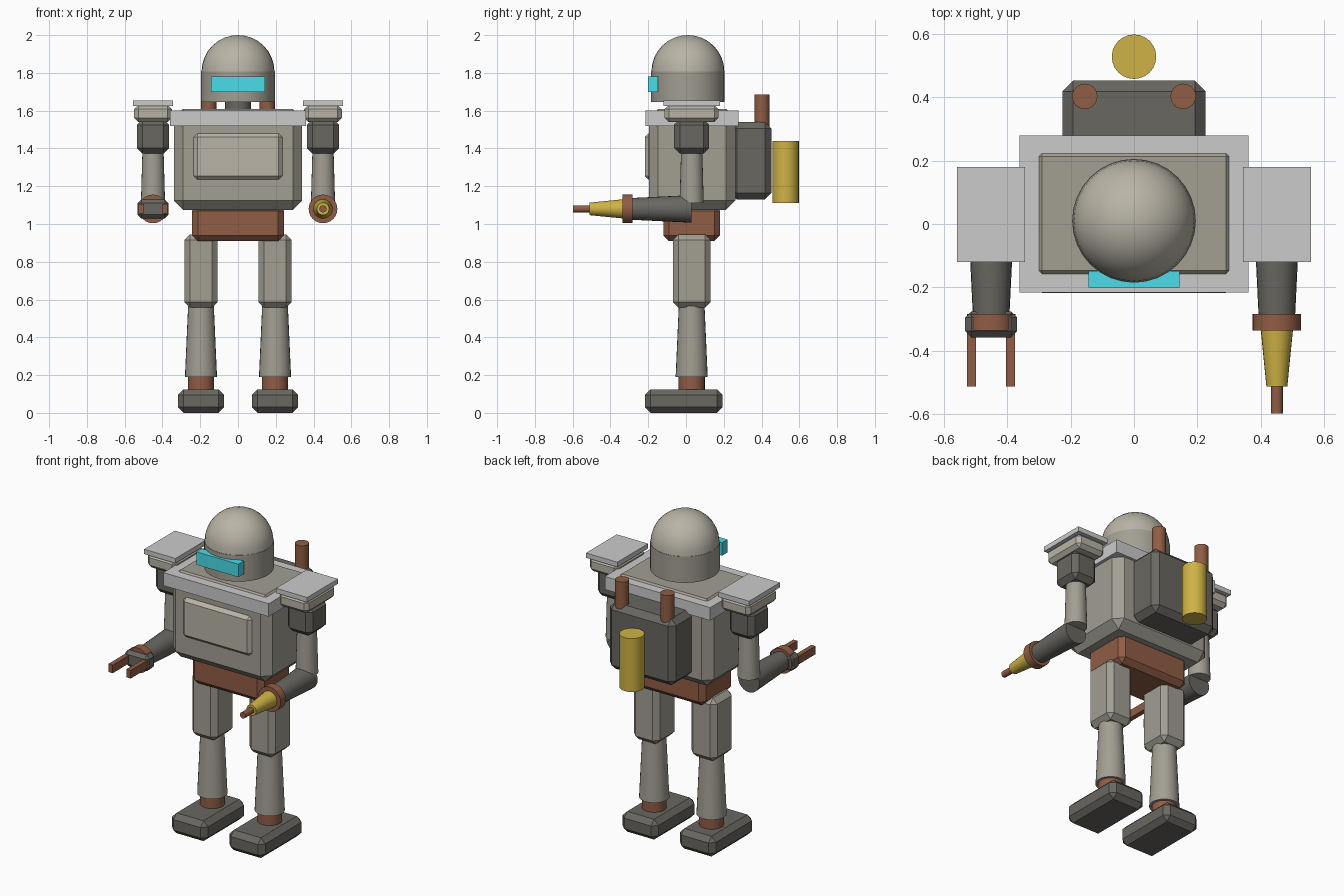
import bpy, bmesh, math

if "Cube" in bpy.data.objects:
    bpy.data.objects.remove(bpy.data.objects["Cube"])


def material(name, rgb):
    m = bpy.data.materials.new(name)
    m.diffuse_color = (*rgb, 1)
    m.use_nodes = True
    m.node_tree.nodes["Principled BSDF"].inputs["Base Color"].default_value = m.diffuse_color
    return m


STEEL = material("steel", (0.36, 0.345, 0.29))
PALE = material("pale_steel", (0.48, 0.455, 0.38))
DARK = material("dark_steel", (0.14, 0.135, 0.12))
RUST = material("rust", (0.28, 0.11, 0.06))
GOLD = material("brass", (0.62, 0.45, 0.06))
CYAN = material("visor_glass", (0.07, 0.72, 0.82))


def finish(ob, name, mat):
    ob.name = name
    if mat:
        ob.data.materials.append(mat)
    return ob


def box(name, x, y, z, mat=None, bevel=0):
    """Box from (min, max) ranges with an optional chamfer."""
    bpy.ops.mesh.primitive_cube_add(size=1, location=[(a + b) / 2 for a, b in (x, y, z)])
    ob = bpy.context.object
    ob.scale = [b - a for a, b in (x, y, z)]
    bpy.ops.object.transform_apply(location=False, rotation=False, scale=True)
    if bevel:
        mod = ob.modifiers.new("chamfer", "BEVEL")
        mod.width, mod.segments = bevel, 1
    return finish(ob, name, mat)


def mid(c, w):
    return (c - w / 2, c + w / 2)


def tube(name, x, y, z, r1, r2, mat, sides=24):
    """Upright cone or cylinder, z = (bottom, top)."""
    bpy.ops.mesh.primitive_cone_add(vertices=sides, radius1=r1, radius2=r2, depth=z[1] - z[0],
                                    location=(x, y, sum(z) / 2))
    bpy.ops.object.shade_smooth_by_angle(angle=math.radians(35))
    return finish(bpy.context.object, name, mat)


def forward_tube(name, x, y, z, r1, r2, mat, sides=24):
    """Cone or cylinder pointing to the front, y = (back, front)."""
    bpy.ops.mesh.primitive_cone_add(vertices=sides, radius1=r1, radius2=r2, depth=y[0] - y[1],
                                    location=(x, sum(y) / 2, z), rotation=(math.pi / 2, 0, 0))
    bpy.ops.object.shade_smooth_by_angle(angle=math.radians(35))
    return finish(bpy.context.object, name, mat)


# Body
box("pelvis", (-0.243, 0.243), (-0.12, 0.18), (0.91, 1.1), RUST, 0.03)
box("torso", (-0.34, 0.34), (-0.197, 0.262), (1.075, 1.61), STEEL, 0.05)
box("collar_plate", (-0.36, 0.36), (-0.215, 0.278), (1.52, 1.6))
box("chest_panel", (-0.235, 0.235), (-0.218, -0.16), (1.235, 1.48), PALE, 0.02)

# Head
HY = 0.01
tube("neck", 0, HY, (1.58, 1.67), 0.07, 0.07, DARK)
tube("head_base", 0, HY, (1.645, 1.807), 0.195, 0.195, STEEL, 32)
bm = bmesh.new()
bmesh.ops.create_uvsphere(bm, u_segments=32, v_segments=16, radius=0.193)
bmesh.ops.delete(bm, geom=[v for v in bm.verts if v.co.z < -0.001], context="VERTS")
for f in bm.faces:
    f.smooth = True
mesh = bpy.data.meshes.new("head_dome")
bm.to_mesh(mesh)
bm.free()
dome = finish(bpy.data.objects.new("head_dome", mesh), "head_dome", PALE)
dome.location = (0, HY, 1.807)
bpy.context.collection.objects.link(dome)
box("visor", (-0.143, 0.143), (-0.2, -0.148), (1.70, 1.78), CYAN)

# Backpack with tank
box("backpack", (-0.226, 0.226), (0.235, 0.452), (1.13, 1.54), DARK, 0.034)
tube("tank", 0, 0.527, (1.11, 1.44), 0.07, 0.07, GOLD)

LY = 0.03
for side, s in (("left", -1), ("right", 1)):
    tube(f"exhaust_{side}", s * 0.155, 0.402, (1.48, 1.685), 0.04, 0.04, RUST)

    # Leg
    x = s * 0.196
    box(f"foot_{side}", mid(x, 0.244), (-0.218, 0.193), (0, 0.125), DARK, 0.03)
    tube(f"ankle_{side}", x, LY, (0.11, 0.2), 0.07, 0.07, RUST)
    tube(f"shin_{side}", x, LY, (0.19, 0.57), 0.085, 0.068, STEEL)
    box(f"thigh_{side}", mid(x, 0.176), mid(LY, 0.2), (0.557, 0.945), STEEL, 0.03)

    # Arm
    x = s * 0.45
    box(f"shoulder_plate_{side}", mid(x, 0.214), mid(LY, 0.3), (1.625, 1.655))
    box(f"shoulder_pad_{side}", mid(x, 0.2), mid(LY, 0.285), (1.54, 1.63), PALE, 0.022)
    box(f"shoulder_joint_{side}", mid(x, 0.172), mid(LY, 0.186), (1.373, 1.555), DARK, 0.03)
    tube(f"upper_arm_{side}", x, LY, (1.11, 1.39), 0.064, 0.056, STEEL)
    forward_tube(f"forearm_{side}", x, (LY, -0.3), 1.08, 0.073, 0.057, DARK)
    forward_tube(f"wrist_cuff_{side}", x, (-0.284, -0.335), 1.08, 0.076, 0.076, RUST)

# Nozzle on the right arm
forward_tube("nozzle", 0.45, (-0.33, -0.512), 1.08, 0.051, 0.033, GOLD)
forward_tube("nozzle_tip", 0.45, (-0.505, -0.597), 1.08, 0.019, 0.019, RUST, 16)

# Gripper on the left arm
box("gripper_palm", mid(-0.45, 0.164), (-0.357, -0.275), (1.03, 1.13), DARK, 0.02)
for i, x in enumerate((-0.512, -0.389)):
    box(f"gripper_finger_{i + 1}", mid(x, 0.029), (-0.512, -0.34), (1.055, 1.105), RUST)
